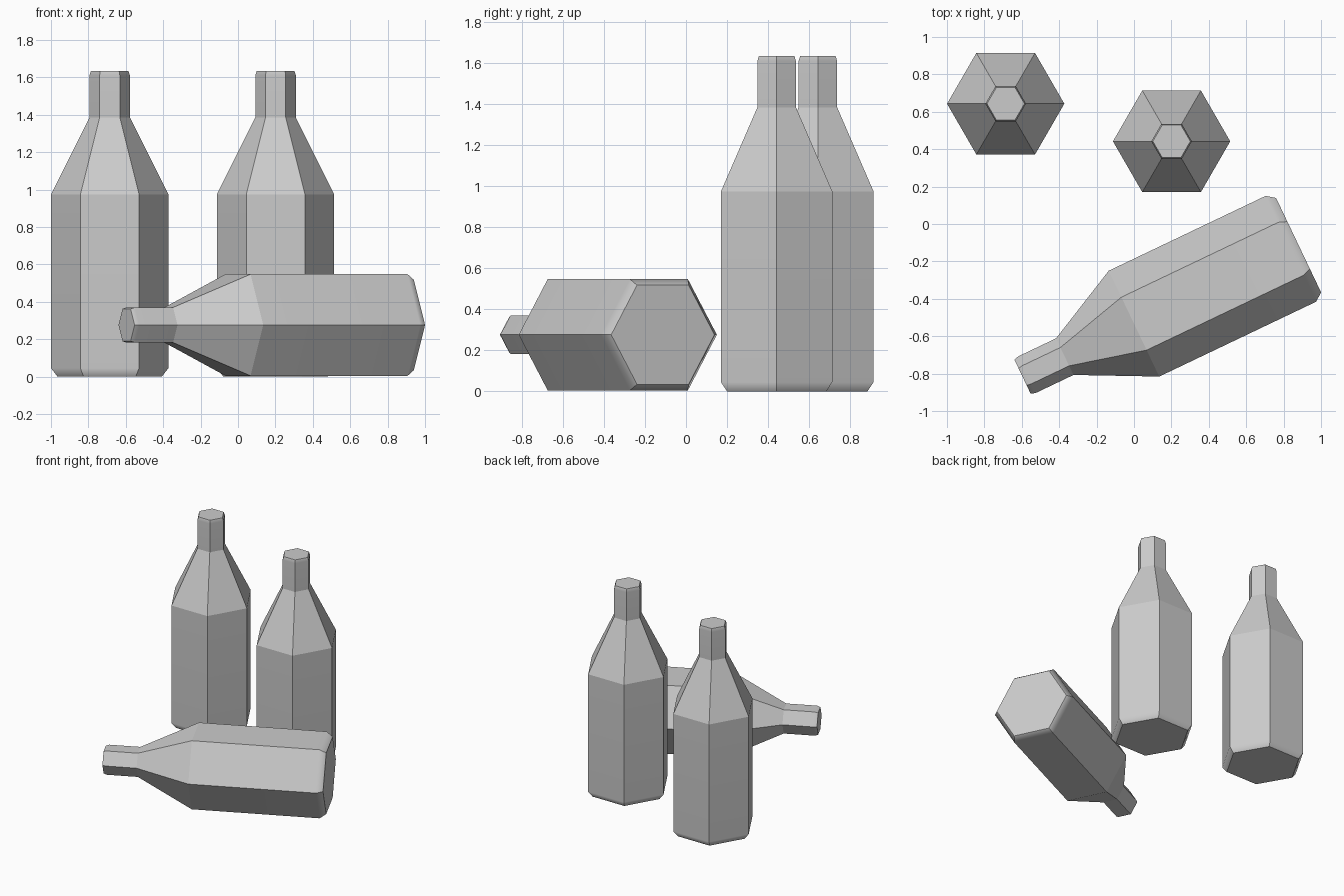
import bpy, bmesh
from math import cos, sin, pi, radians

if "Cube" in bpy.data.objects:
    bpy.data.objects.remove(bpy.data.objects["Cube"])

SIDES = 6
# (radius, height) from base chamfer up to the lip
PROFILE = [(0.279, 0.0), (0.3135, 0.045), (0.3135, 0.975),
           (0.1085, 1.385), (0.1085, 1.61), (0.1, 1.635)]
SOFT_RINGS = (1, 4)  # chamfers blend softly into the walls here


def bottle(name, location, rotation=(0, 0, 0)):
    bm = bmesh.new()
    rings = [[bm.verts.new((r * cos(2 * pi * i / SIDES), r * sin(2 * pi * i / SIDES), z))
              for i in range(SIDES)] for r, z in PROFILE]
    # base and mouth
    bm.faces.new(rings[0][::-1])
    bm.faces.new(rings[-1])
    # side walls
    for a, b in zip(rings, rings[1:]):
        for i in range(SIDES):
            j = (i + 1) % SIDES
            bm.faces.new((a[i], a[j], b[j], b[i]))
    # crisp edges everywhere except at the chamfers
    for f in bm.faces:
        f.smooth = True
    soft = [set(rings[k]) for k in SOFT_RINGS]
    for e in bm.edges:
        e.smooth = any(set(e.verts) <= s for s in soft)
    mesh = bpy.data.meshes.new(name)
    bm.to_mesh(mesh)
    bm.free()
    obj = bpy.data.objects.new(name, mesh)
    bpy.context.collection.objects.link(obj)
    obj.location = location
    obj.rotation_euler = rotation
    # keep large walls flat-looking
    mod = obj.modifiers.new("flat_walls", 'WEIGHTED_NORMAL')
    mod.keep_sharp = True
    return obj


# two standing bottles and one lying on its side
bottle("standing_bottle_left", (-0.686, 0.643, 0))
bottle("standing_bottle_right", (0.201, 0.442, 0))
bottle("lying_bottle", (0.88, -0.113, 0.276), (radians(90), 0, radians(-64.5)))
